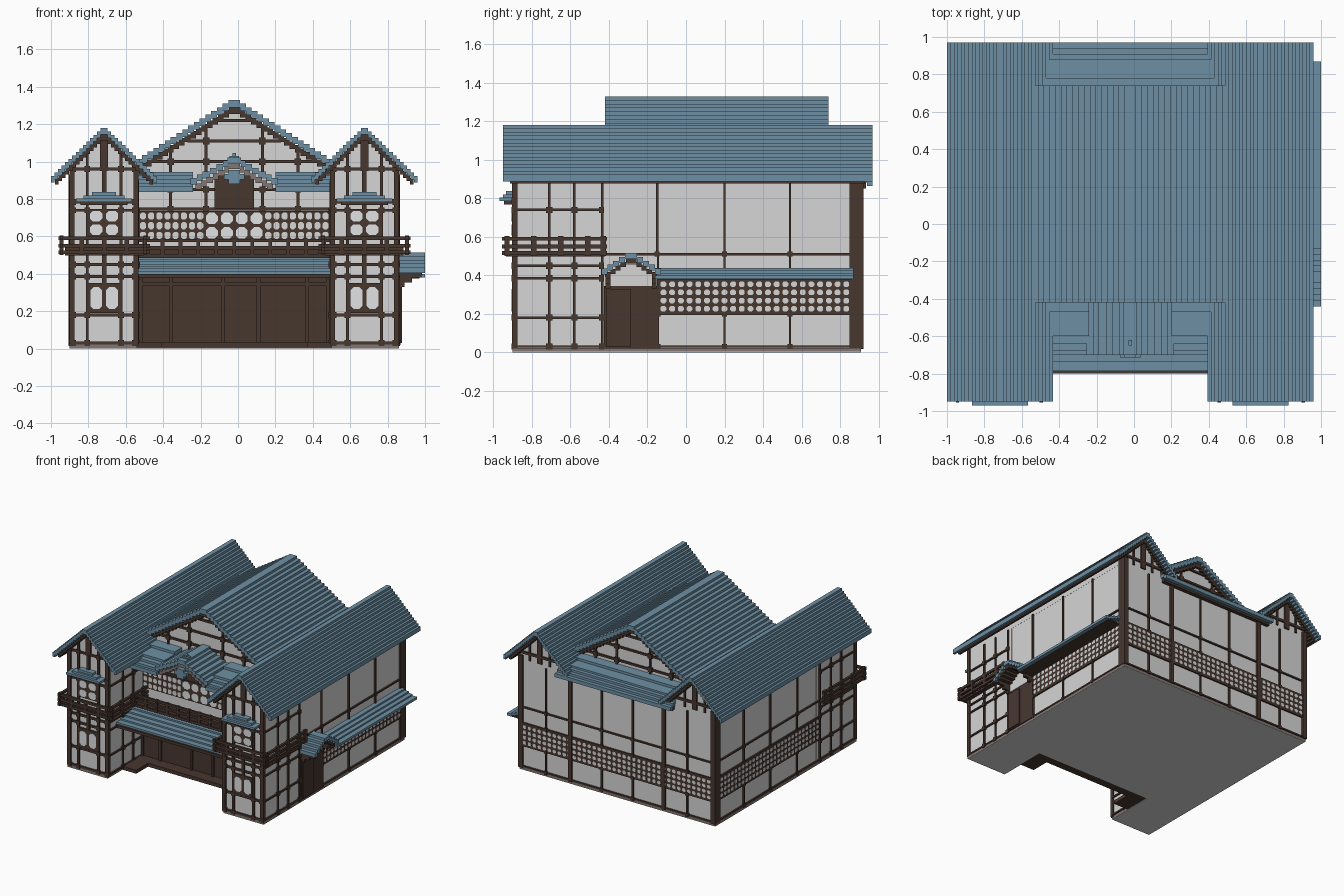
import bpy, bmesh

cube = bpy.data.objects.get("Cube")
if cube:
    bpy.data.objects.remove(cube)


def material(name, rgb):
    m = bpy.data.materials.new(name)
    m.use_nodes = True
    m.diffuse_color = (*rgb, 1)
    b = next(n for n in m.node_tree.nodes if n.type == 'BSDF_PRINCIPLED')
    b.inputs["Base Color"].default_value = (*rgb, 1)
    b.inputs["Roughness"].default_value = 0.9
    return m


WALL = material("plaster", (0.67, 0.67, 0.67))
PAPER = material("pale_window", (0.75, 0.76, 0.77))
WOOD = material("dark_timber", (0.064, 0.038, 0.028))
ROOF = material("blue_tiles", (0.155, 0.277, 0.37))
BASE = material("mauve_stone", (0.225, 0.18, 0.17))
MID = -0.02  # symmetry line of the building


def finish(bm, name, mat):
    bmesh.ops.recalc_face_normals(bm, faces=bm.faces)
    me = bpy.data.meshes.new(name)
    bm.to_mesh(me)
    bm.free()
    me.materials.append(mat)
    ob = bpy.data.objects.new(name, me)
    bpy.context.scene.collection.objects.link(ob)


def boxes(name, mat, *items):
    """Each item is x0, x1, y0, y1, z0, z1."""
    bm = bmesh.new()
    for x0, x1, y0, y1, z0, z1 in items:
        vs = bmesh.ops.create_cube(bm, size=1)["verts"]
        for v in vs:
            v.co = ((x0 + x1) / 2 + v.co.x * (x1 - x0), (y0 + y1) / 2 + v.co.y * (y1 - y0),
                    (z0 + z1) / 2 + v.co.z * (z1 - z0))
    finish(bm, name, mat)


def prisms(name, mat, profiles, axis, a, b):
    """Extrude (u, z) profiles from a to b along the axis."""
    bm = bmesh.new()
    for pts in profiles:
        rings = [[bm.verts.new((u, t, z) if axis == 'y' else (t, u, z)) for u, z in pts] for t in (a, b)]
        bm.faces.new(rings[0])
        bm.faces.new(rings[1][::-1])
        for i in range(len(pts)):
            j = (i + 1) % len(pts)
            bm.faces.new((rings[0][i], rings[1][i], rings[1][j], rings[0][j]))
    finish(bm, name, mat)


def on(side, p, u0, u1, z0, z1, d):
    """Box standing d proud of a wall at plane p."""
    lo, hi = (p - d, p + 0.01) if side[0] == '-' else (p - 0.01, p + d)
    return (u0, u1, lo, hi, z0, z1) if side[1] == 'y' else (lo, hi, u0, u1, z0, z1)


def timbers(name, side, p, us, zs, u0, u1, z0, z1, w=0.016, knob=0.032, d=0.012):
    items = [on(side, p, u - w / 2, u + w / 2, z0, z1, d) for u in us]
    items += [on(side, p, u0, u1, z - w / 2, z + w / 2, d) for z in zs]
    k = knob / 2
    items += [on(side, p, max(u - k, u0), min(u + k, u1), z - k, z + k, d + 0.004) for u in us for z in zs]
    boxes(name, WOOD, *items)


def lattice(name, side, p, u0, u1, z0, z1, nu, nz, fill=0.74, pane=WALL):
    """Timber screen with chamfered pale openings."""
    boxes(name + "_screen", WOOD, on(side, p, u0, u1, z0, z1, 0.012))
    du, dz = (u1 - u0) / nu, (z1 - z0) / nz
    a, b = du * fill / 2, dz * fill / 2
    c = min(a, b) * 0.55
    octagon = [(-a, -b + c), (-a + c, -b), (a - c, -b), (a, -b + c),
               (a, b - c), (a - c, b), (-a + c, b), (-a, b - c)]
    cells = [[(u0 + (i + .5) * du + x, z0 + (j + .5) * dz + z) for x, z in octagon]
             for i in range(nu) for j in range(nz)]
    s = -1 if side[0] == '-' else 1
    prisms(name + "_openings", pane, cells, side[1], p + s * 0.008, p + s * 0.014)


def stair(c, half, apex, eave, n, t):
    """Stepped gable shell outline of thickness t."""
    run, rise = half / n, (apex - eave) / n
    left = []
    for i in range(n):
        z = eave + (i + 1) * rise
        left += [(c - half + i * run, z), (c - half + (i + 1) * run, z)]
    left = left[:-1]
    top = left + [(2 * c - x, z) for x, z in left[::-1]]
    return top + [(x, z - t) for x, z in top[::-1]]


def shed(steps, t):
    """Stepped lean-to outline: (start, end, top)."""
    top = [q for a, b, z in steps for q in ((a, z), (b, z))]
    return top + [(u, z - t) for u, z in top[::-1]]


# stone base with a pale underside, and the main body
for name, mat, z0, z1 in (("stone_base", BASE, 0.003, 0.022), ("base_underside", WALL, 0, 0.003)):
    boxes(name, mat, (-0.9, 0.86, -0.5, 0.91, z0, z1),
          (-0.9, -0.54, -0.9, -0.5, z0, z1), (0.50, 0.86, -0.9, -0.5, z0, z1))
boxes("main_body", WALL, (-0.89, 0.85, -0.45, 0.905, 0.02, 0.91))
boxes("corner_posts", WOOD, *[(x - .02, x + .02, 0.85, 0.922, 0.02, 0.93) for x in (-0.885, 0.845)])

# two front wings
wall_zs = (0.03, 0.18, 0.385, 0.45, 0.74)
for s, tag in ((-1, "right"), (1, "left")):
    c = MID + s * 0.696
    outer, inner = c + s * 0.175, c - s * 0.175
    o_side, i_side = ("+x", "-x") if s > 0 else ("-x", "+x")
    boxes(tag + "_wing_body", WALL, (c - .175, c + .175, -0.89, -0.4, 0.02, 0.93))
    prisms(tag + "_wing_gable", WALL, [[(c - .175, .9), (c - .175, .955), (c, 1.13), (c + .175, .955), (c + .175, .9)]],
           'y', -0.89, 0.905)
    prisms(tag + "_wing_roof", ROOF, [stair(c, .284, 1.18, .905, 15, .036)], 'y', -0.95, 0.97)
    prisms(tag + "_wing_roof_lining", WOOD, [stair(c, .262, 1.148, .895, 14, .036)], 'y', -0.915, 0.93)
    # timber framing on the front, sides and rear gable
    f = (c - .165, c - .09, c + .09, c + .165)
    timbers(tag + "_wing_front_frame", '-y', -0.89, f, wall_zs + (0.785, 0.96), c - .183, c + .183, 0.02, 0.96)
    boxes(tag + "_wing_corners", WOOD, *[(x - .014, x + .014, -0.905, -0.875, 0.02, 0.95) for x in (c - .171, c + .171)])
    for side, p, nm in ((o_side, outer, "outer"), (i_side, inner, "inner")):
        timbers(f"{tag}_wing_{nm}_frame", side, p, (-0.71, -0.58, -0.435), wall_zs, -0.89, -0.425, 0.02, 0.9, w=.012)
    boxes(tag + "_gable_posts", WOOD, on('-y', -0.89, c - .022, c + .022, .95, 1.13, .012),
          on('+y', .905, c - .022, c + .022, .9, 1.13, .012), on('+y', .905, c - .17, c + .17, .945, .965, .012),
          *[on('-y', -0.89, c + k * .09 - .008, c + k * .09 + .008, .95, 1.04, .012) for k in (-1, 1)],
          *[on('+y', .905, c + k * .09 - .008, c + k * .09 + .008, .9, 1.04, .012) for k in (-1, 1)])
    lattice(tag + "_upper_window", '-y', -0.892, c - .085, c + .085, .60, .745, 2, 2, .78, PAPER)
    lattice(tag + "_lower_window", '-y', -0.892, c - .085, c + .085, .19, .35, 2, 1, .74, PAPER)
    boxes(tag + "_middle_post", WOOD, on('-y', -0.89, c - .012, c + .012, .34, .5, .014),
          on('-y', -0.89, c - .012, c + .012, .74, .96, .014))
    # window canopy
    boxes(tag + "_window_canopy", ROOF, (c - .15, c + .15, -0.97, -0.88, .785, .803),
          (c - .11, c + .11, -0.95, -0.88, .803, .82), (c - .065, c + .065, -0.935, -0.88, .82, .838))
    boxes(tag + "_canopy_support", WOOD, (c - .125, c + .125, -0.945, -0.88, .768, .786))
    # wraparound balcony
    xo, xi = c + s * .228, c - s * .22
    rails = []
    for z in (.515, .55, .59):
        rails.append((c - .245, c + .245, -0.945, -0.927, z - .01, z + .01))
        for x in (xo, xi):
            rails.append((x - .009, x + .009, -0.955, -0.41, z - .01, z + .01))
    rails += [(x - .01, x + .01, y - .014, y + .014, .5, .605) for x in (xo, xi) for y in (-0.93, -0.79, -0.65, -0.51, -0.43)]
    rails += [(c + u - .012, c + u + .012, -0.944, -0.928, .5, .59) for u in (-.12, 0, .12)]
    rails.append((c - .21, c + .21, -0.935, -0.42, .498, .512))
    rails.append((c - .21, c + .21, -0.934, -0.928, .5, .55))
    boxes(tag + "_balcony", WOOD, *rails)

# central roof with front and rear gables
prisms("central_roof", ROOF, [stair(MID, .525, 1.33, .995, 17, .04)], 'y', -0.42, 0.74)
prisms("central_roof_lining", WOOD, [stair(MID, .50, 1.295, .975, 17, .04)], 'y', -0.395, 0.715)
prisms("central_gable", WALL, [[(MID - .5, .9), (MID - .5, .96), (MID, 1.275), (MID + .5, .96), (MID + .5, .9)]],
       'y', -0.375, 0.695)
for side, p, nm in (('-y', -0.375, "front"), ('+y', 0.695, "rear")):
    items = [on(side, p, MID + k - .008, MID + k + .008, .92, t, .012)
             for k, t in ((-.34, 1.06), (-.15, 1.18), (.15, 1.18), (.34, 1.06))]
    items += [on(side, p, MID - h, MID + h, z - .008, z + .008, .012) for z, h in ((1.0, .42), (1.11, .25), (1.22, .1))]
    items += [on(side, p, MID + k - .018, MID + k + .018, z - .018, z + .018, .016)
              for k, z in ((-.34, 1.0), (-.15, 1.0), (.15, 1.0), (.34, 1.0), (-.15, 1.11), (.15, 1.11))]
    boxes(nm + "_gable_frame", WOOD, *items)

# lean-to roofs between the wings
front_steps = [(-.70, -.68, .868), (-.68, -.64, .887), (-.64, -.60, .906), (-.60, -.47, .925), (-.47, -.36, .945)]
rear_steps = [(.68, .78, .965), (.78, .88, .945), (.88, .91, .93), (.91, .94, .912), (.94, .97, .893)]
for nm, x0, x1 in (("right", -0.54, -0.24), ("left", 0.20, 0.50)):
    prisms(nm + "_front_upper_roof", ROOF, [shed(front_steps, .03)], 'x', x0, x1)
    boxes(nm + "_upper_roof_beam", WOOD, (x0, x1, -.66, -.45, .845, .86))
prisms("rear_upper_roof", ROOF, [shed(rear_steps, .03)], 'x', -0.54, 0.50)
boxes("rear_roof_beam", WOOD, (-.53, .49, .9, .935, .85, .885))

# small curved gable over the balcony
cusp = [(-.235, .912), (-.2, .93), (-.17, .948), (-.13, .967), (-.095, .986), (-.06, 1.005), (-.035, 1.022)]
outline = []
for (u, z), (u2, _) in zip(cusp, cusp[1:] + [(-.012, 0)]):
    outline += [(MID + u, z), (MID + u2, z)]
outline += [(2 * MID - u, z) for u, z in outline[::-1]]
shell = outline + [(u, z - .034) for u, z in outline[::-1]]
prisms("balcony_gable_roof", ROOF, [shell], 'y', -0.70, -0.37)
trim = [(u, z - .03) for u, z in outline] + [(u, z - .062) for u, z in outline[::-1]]
prisms("balcony_gable_trim", BASE, [[(MID + (u - MID) * .88, z) for u, z in trim]], 'y', -0.69, -0.40)
boxes("gable_ornament", ROOF, (MID - .055, MID + .055, -.715, -.68, .905, .935), (MID - .03, MID + .03, -.715, -.68, .88, .955),
      (MID - .025, MID + .025, -.66, -.61, 1.0, 1.03), (MID - .01, MID + .01, -.65, -.62, 1.03, 1.045))
boxes("gable_infill", WALL, (MID - .2, MID + .2, -.45, -.36, .88, .91))
boxes("gable_panel", WOOD, (MID - .105, MID + .105, -.485, -.44, .75, .93))

# central upper storey screens and framing
lattice("upper_screen_right", '-y', -0.45, -0.53, -0.18, .58, .735, 8, 3)
lattice("upper_screen_middle", '-y', -0.45, -0.18, 0.14, .58, .735, 4, 2, .8, PAPER)
lattice("upper_screen_left", '-y', -0.45, 0.14, 0.49, .58, .735, 8, 3)
timbers("upper_front_frame", '-y', -0.45, (-.36, -.17, .13, .32), (.748, .85), -.54, .5, .735, .86, d=.018)

# central balcony, awning and ground floor front
items = [(-.53, .49, -.61, -.44, .485, .505), (-.53, .49, -.60, -.59, .49, .535)]
items += [(-.53, .49, -.61, -.592, z - .009, z + .009) for z in (.54, .578)]
items += [(x - .01, x + .01, -.612, -.59, .49, .59) for x in [-.5 + i * .096 for i in range(11)]]
boxes("central_balcony", WOOD, *items)
awning = [(-.785 + i * .046, -.739 + i * .046, .415 + i * .0125) for i in range(7)]
prisms("front_awning", ROOF, [shed(awning, .022)], 'x', -0.54, 0.50)
boxes("awning_beam", WOOD, (-.54, .5, -.80, -.76, .378, .4), (-.54, .5, -.76, -.45, .385, .4))
boxes("ground_floor_front", WOOD, (-.54, .5, -.475, -.44, .02, .39))
boxes("ground_floor_posts", WOOD, *[(x - .01, x + .01, -.49, -.46, .03, .385) for x in (-.52, -.36, -.08, .11, .37, .48)],
      (-.53, .49, -.49, -.46, .335, .355))
boxes("entrance_step", WOOD, (-.54, .5, -.57, -.45, .006, .034), (-.54, -.41, -.72, -.57, .006, .034),
      (.37, .5, -.72, -.57, .006, .034))

# long side walls and rear wall
for side, p, nm, start in (('+x', .85, "left", -.14), ('-x', -.89, "right", -.42)):
    timbers(nm + "_side_upper_frame", side, p, (-.15, .2, .54), (.51,), -.43, .86, .51, .91, w=.012, knob=.026)
    timbers(nm + "_side_lower_frame", side, p, (-.145, .2, .54), (.03, .2, .38), start, .86, .02, .51, w=.012, knob=.026)
    lattice(nm + "_side", side, p, start, .855, .205, .375, int((.86 - start) / .045), 4, .68)
timbers("rear_upper_frame", '+y', .905, (-.65, -.16, .12, .62), (.51,), -.88, .84, .51, .875, w=.012, knob=.026)
timbers("rear_lower_frame", '+y', .905, (-.65, -.16, .12, .62), (.03, .2, .38), -.88, .84, .02, .51, w=.012, knob=.026)
lattice("rear", '+y', .905, -.87, .83, .205, .375, 38, 4, .68)
boxes("rear_posts", WOOD, *[on('+y', .905, x - .016, x + .016, .02, .88, .018) for x in (-.44, .40)])

# side awning with stepped slope
side_awning = [(.84, .89, .438), (.89, .925, .425), (.925, .96, .412), (.96, 1.0, .40)]
prisms("side_awning", ROOF, [shed(side_awning, .02)], 'y', -.16, .87)
boxes("side_awning_beam", WOOD, (.84, .97, -.15, .86, .375, .385))

# side entrance with small stepped gable
boxes("side_entrance", WOOD, (.84, .868, -.425, -.14, .02, .345), (.84, .876, -.415, -.285, .03, .33))
prisms("entrance_gable", WALL, [[(-.40, .345), (-.40, .40), (-.34, .46), (-.23, .46), (-.17, .40), (-.17, .345)]], 'x', .84, .872)
prisms("entrance_roof", ROOF, [stair(-.285, .155, .515, .415, 5, .03)], 'x', .84, 1.0)
prisms("entrance_roof_lining", WOOD, [stair(-.285, .135, .488, .398, 5, .026)], 'x', .84, .985)
boxes("entrance_brackets", WOOD, *[(.84, x, y - .012, y + .012, z, z + .025)
      for y in (-.405, -.165) for x, z in ((.98, .38), (.93, .355), (.89, .33))])
